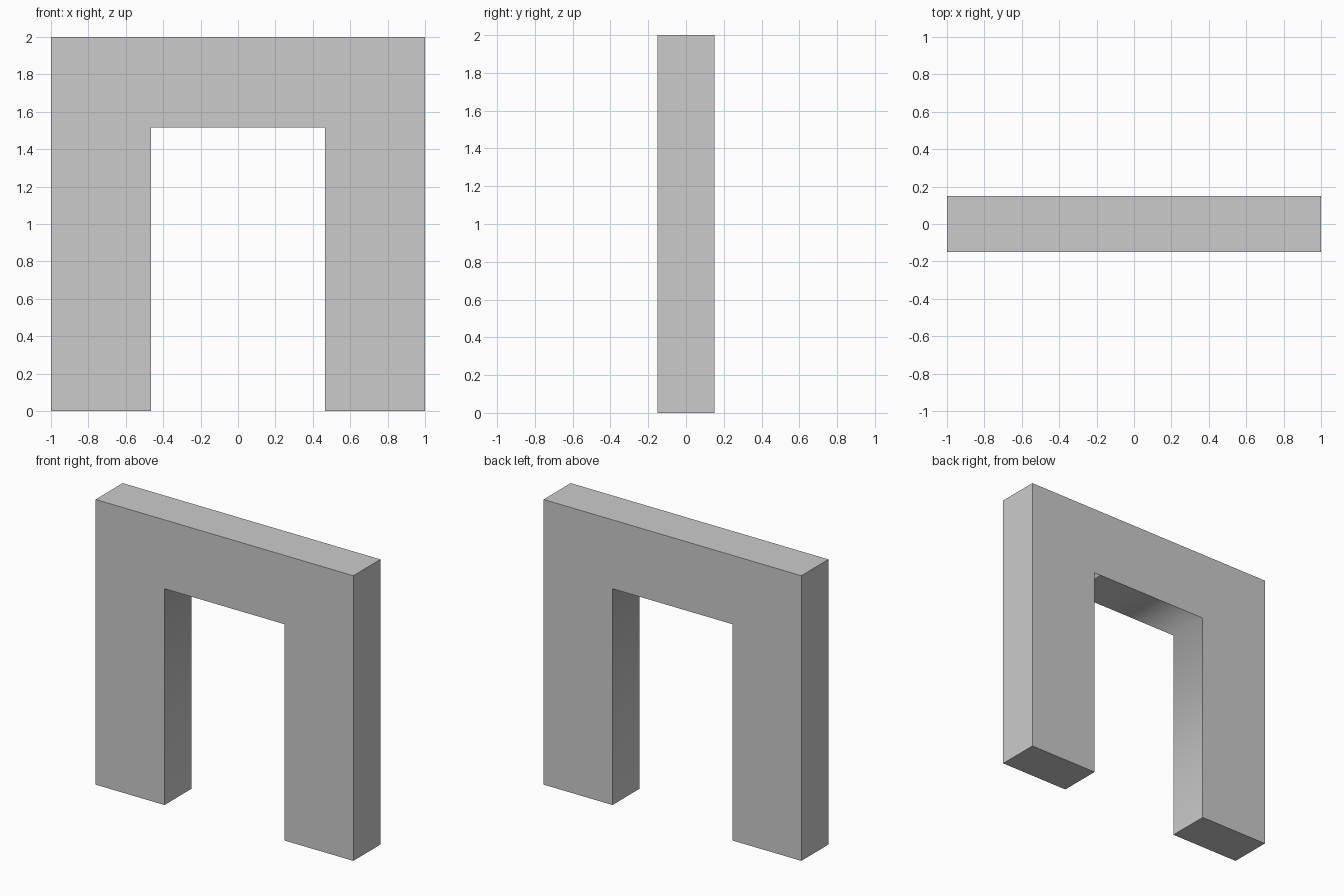
import bpy
import bmesh

if "Cube" in bpy.data.objects:
    bpy.data.objects.remove(bpy.data.objects["Cube"])

HALF_W, HEIGHT, HALF_D = 1.0, 2.0, 0.15
OPEN_X, OPEN_Z = 0.465, 1.517

# Doorway wall: half profile mirrored across x, then extruded in depth
half = [(OPEN_X, OPEN_Z), (OPEN_X, 0), (HALF_W, 0), (HALF_W, HEIGHT)]
profile = half + [(-x, z) for x, z in reversed(half)]

bm = bmesh.new()
front = bm.faces.new([bm.verts.new((x, -HALF_D, z)) for x, z in profile])
result = bmesh.ops.extrude_face_region(bm, geom=[front], use_keep_orig=True)
back = [g for g in result["geom"] if isinstance(g, bmesh.types.BMVert)]
bmesh.ops.translate(bm, verts=back, vec=(0, 2 * HALF_D, 0))
bmesh.ops.recalc_face_normals(bm, faces=bm.faces)

# Every edge is sharp except the two top corners inside the opening,
# where the lining is shaded as one continuous surface
for face in bm.faces:
    face.smooth = True
for edge in bm.edges:
    a, b = (v.co for v in edge.verts)
    inner = all(abs(abs(p.x) - OPEN_X) < 1e-4 and abs(p.z - OPEN_Z) < 1e-4 for p in (a, b))
    edge.smooth = inner and abs(a.x - b.x) < 1e-4

mesh = bpy.data.meshes.new("doorway_wall")
bm.to_mesh(mesh)
bm.free()
bpy.context.collection.objects.link(bpy.data.objects.new("doorway_wall", mesh))
